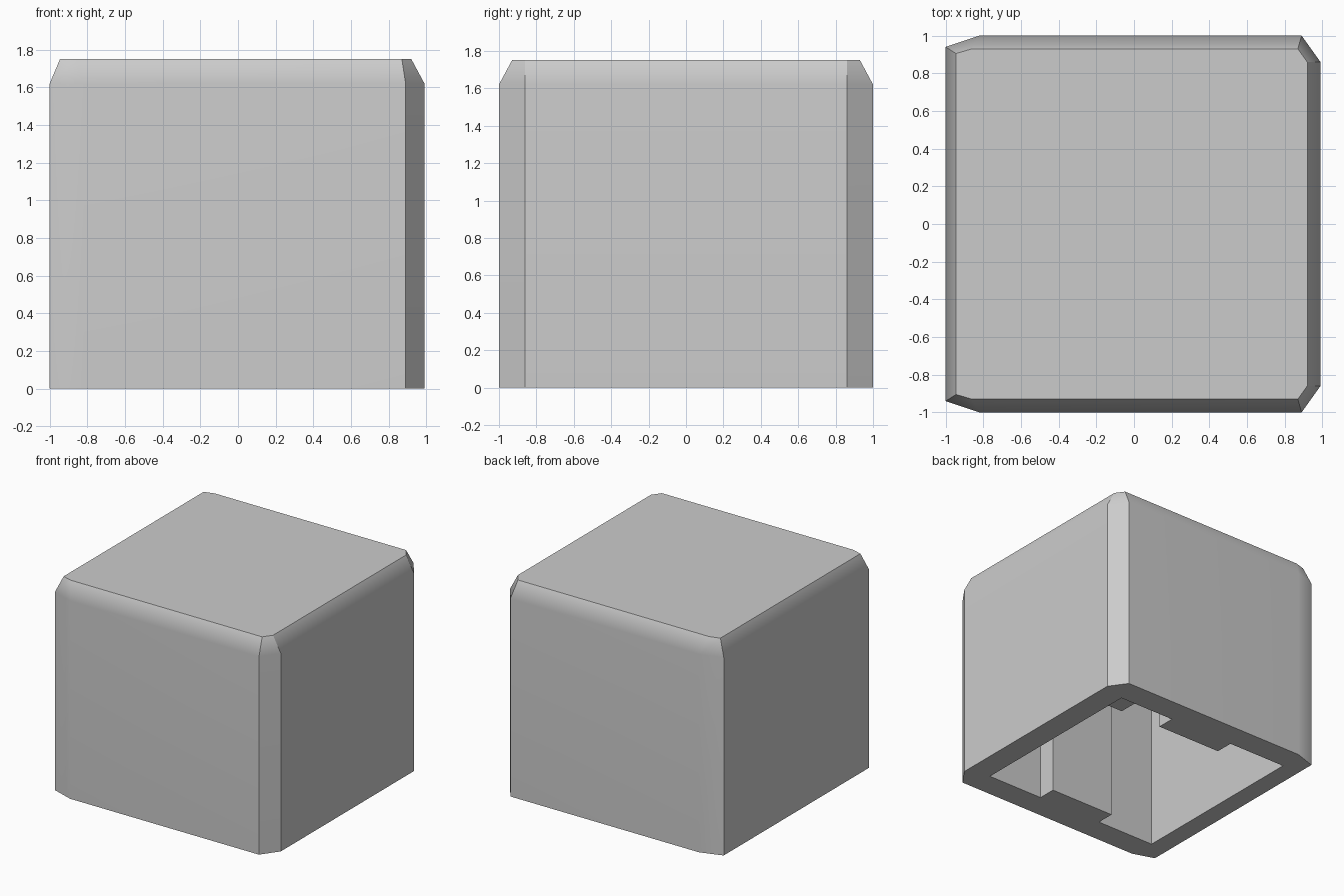
import bpy
import bmesh
import math

cube = bpy.data.objects.get("Cube")
if cube:
    bpy.data.objects.remove(cube, do_unlink=True)

grey = bpy.data.materials.new("plain_grey")
grey.use_nodes = True
grey.diffuse_color = (0.6, 0.6, 0.6, 1)
grey.node_tree.nodes["Principled BSDF"].inputs["Base Color"].default_value = (0.6, 0.6, 0.6, 1)


def finish(bm, name):
    bmesh.ops.recalc_face_normals(bm, faces=bm.faces)
    mesh = bpy.data.meshes.new(name)
    bm.to_mesh(mesh)
    bm.free()
    mesh.materials.append(grey)
    obj = bpy.data.objects.new(name, mesh)
    bpy.context.collection.objects.link(obj)
    return obj


def mirrored(half):
    """Closed outline from its front half, mirrored across y."""
    return half + [(x, -y) for x, y in reversed(half)]


def ring(bm, outline, z):
    return [bm.verts.new((x, y, z)) for x, y in outline]


def bridge(bm, lower, upper):
    n = len(lower)
    for i in range(n):
        j = (i + 1) % n
        bm.faces.new((lower[i], lower[j], upper[j], upper[i]))


# Hollow cap: uneven corner chamfers, bevelled top, wall ribs inside
body = mirrored([(-1, -0.94), (-0.82, -1), (0.89, -1), (0.99, -0.86)])
crown = mirrored([(-0.945, -0.905), (-0.86, -0.93), (0.87, -0.93), (0.92, -0.86)])
cavity = mirrored([(-0.84, -0.79), (-0.31, -0.79), (-0.31, -0.64),
                   (0.28, -0.64), (0.28, -0.79), (0.79, -0.79)])
bm = bmesh.new()
base, shoulder, top = ring(bm, body, 0), ring(bm, body, 1.62), ring(bm, crown, 1.75)
bridge(bm, base, shoulder)
bridge(bm, shoulder, top)
bm.faces.new(top)
mouth, ceiling = ring(bm, cavity, 0), ring(bm, cavity, 1.55)
bridge(bm, mouth, ceiling)
bm.faces.new(ceiling)
rim = [e for e in bm.edges if all(v.co.z == 0 for v in e.verts)]
bmesh.ops.triangle_fill(bm, edges=rim, use_beauty=True)
cap = finish(bm, "hollow_cap")

# Recessed stem hanging from the ceiling
bm = bmesh.new()
stem_outline = mirrored([(-0.145, -0.32), (0.095, -0.32)])
low, high = ring(bm, stem_outline, 0.72), ring(bm, stem_outline, 1.56)
bridge(bm, low, high)
bm.faces.new(low)
bm.faces.new(high)
finish(bm, "inner_stem")

# Soft shading on the shallow bevels, crisp on the chamfers
bpy.ops.object.select_all(action='DESELECT')
cap.select_set(True)
bpy.context.view_layer.objects.active = cap
bpy.ops.object.shade_smooth_by_angle(angle=math.radians(30))
weighted = cap.modifiers.new("even_shading", 'WEIGHTED_NORMAL')
weighted.keep_sharp = True
